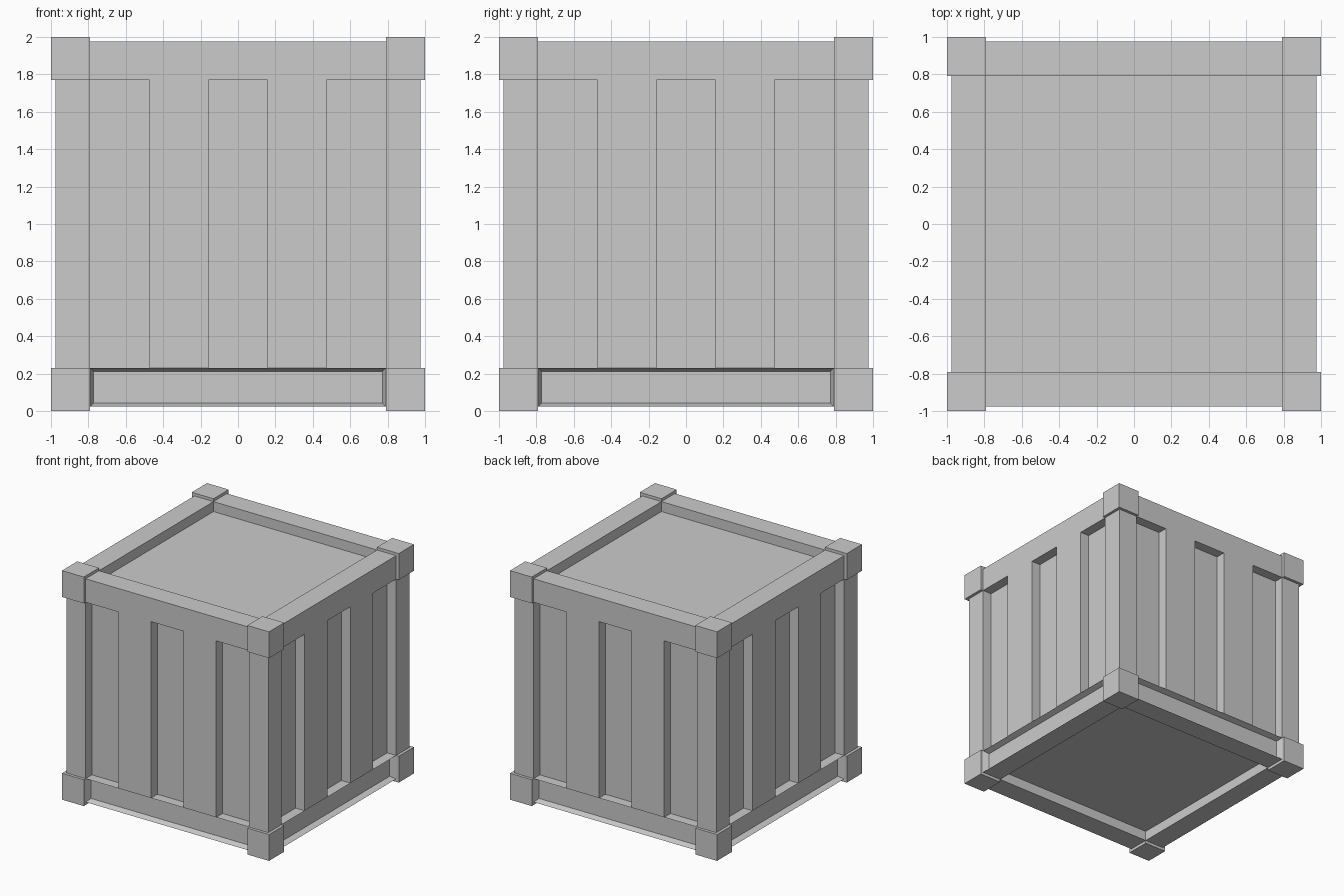
import bpy
import bmesh
from math import pi
from mathutils import Matrix, Vector

cube = bpy.data.objects.get("Cube")
if cube:
    bpy.data.objects.remove(cube, do_unlink=True)

# Proportions
OUTER = 1.0      # corner block reach
FRAME = 0.975    # face of rails, posts and slats
INNER = 0.79     # inside edge of the frame
PANEL = 0.888    # recessed panels
BLOCK_H = 0.23   # corner block height
SLAT = 0.315     # slat width

grey = bpy.data.materials.new("light grey")
grey.use_nodes = True
grey.diffuse_color = (0.6, 0.6, 0.6, 1)
grey.node_tree.nodes["Principled BSDF"].inputs["Base Color"].default_value = (0.6, 0.6, 0.6, 1)


def box(name, low, high, turn=0, slot=False):
    """Box between two corners, turned about z in quarter turns."""
    low, high = Vector(low), Vector(high)
    bm = bmesh.new()
    bmesh.ops.create_cube(bm, size=1)
    bmesh.ops.scale(bm, vec=high - low, verts=bm.verts)
    bmesh.ops.translate(bm, vec=(low + high) / 2, verts=bm.verts)
    if slot:
        # Sunken rectangle in the outward face
        outward = [f for f in bm.faces if f.normal.y < -0.9]
        bmesh.ops.inset_region(bm, faces=outward, thickness=0.025)
        bmesh.ops.translate(bm, vec=(0, 0.05, 0), verts=outward[0].verts)
    bmesh.ops.rotate(bm, matrix=Matrix.Rotation(turn * pi / 2, 3, "Z"), verts=bm.verts)
    mesh = bpy.data.meshes.new(name)
    bm.to_mesh(mesh)
    bm.free()
    mesh.materials.append(grey)
    obj = bpy.data.objects.new(name, mesh)
    bpy.context.collection.objects.link(obj)
    return obj


# Recessed core that shows as the panels
box("core", (-PANEL, -PANEL, 1 - PANEL), (PANEL, PANEL, 1 + PANEL))

sides = ("front", "left", "back", "right")
for turn, side in enumerate(sides):
    # Upper rail and slotted lower rail
    box(side + "_upper_rail", (-INNER, -FRAME, 2 - BLOCK_H),
        (INNER, -INNER, 1 + FRAME), turn)
    box(side + "_lower_rail", (-INNER, -FRAME, 1 - FRAME),
        (INNER, -INNER, BLOCK_H), turn, slot=True)

    # Two raised slats, flush with the rails
    for n, centre in enumerate((-SLAT, SLAT), 1):
        box(f"{side}_slat_{n}", (centre - SLAT / 2, -FRAME, BLOCK_H),
            (centre + SLAT / 2, -PANEL, 2 - BLOCK_H), turn)

    # Corner post with a block at each end
    box(f"corner_post_{turn + 1}", (-FRAME, -FRAME, BLOCK_H),
        (-INNER, -INNER, 2 - BLOCK_H), turn)
    for level, z in (("lower", 0), ("upper", 2 - BLOCK_H)):
        box(f"{level}_corner_block_{turn + 1}", (-OUTER, -OUTER, z),
            (-INNER, -INNER, z + BLOCK_H), turn)
